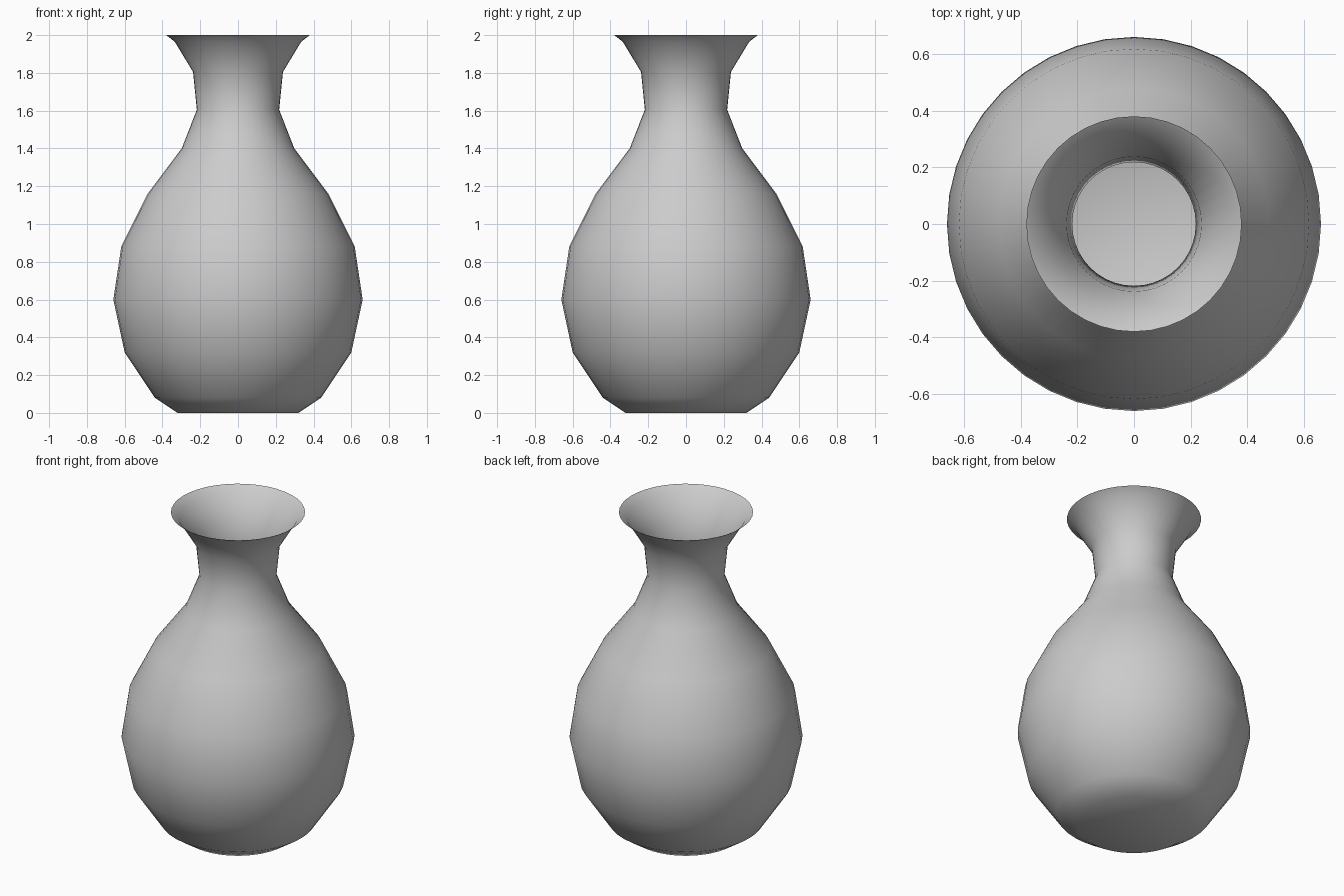
import bpy, bmesh, math

if "Cube" in bpy.data.objects:
    bpy.data.objects.remove(bpy.data.objects["Cube"])

SIDES = 40
# Outer profile (radius, height) from foot to flared lip
PROFILE = [(0.32, 0.0), (0.44, 0.08), (0.60, 0.32), (0.66, 0.60), (0.618, 0.88),
           (0.478, 1.16), (0.298, 1.40), (0.218, 1.605), (0.238, 1.805),
           (0.335, 1.965), (0.38, 2.0)]

# Thin single-walled body, revolved ring by ring
bm = bmesh.new()
rings = []
for r, z in PROFILE:
    angles = [2 * math.pi * i / SIDES for i in range(SIDES)]
    rings.append([bm.verts.new((r * math.cos(a), r * math.sin(a), z)) for a in angles])
for low, high in zip(rings, rings[1:]):
    for i in range(SIDES):
        j = (i + 1) % SIDES
        bm.faces.new((low[i], low[j], high[j], high[i]))

# Flat closed base, open mouth
bm.faces.new(rings[0][::-1])

mesh = bpy.data.meshes.new("vase")
bm.to_mesh(mesh)
bm.free()
vase = bpy.data.objects.new("vase", mesh)
bpy.context.collection.objects.link(vase)

# Smooth shading
vase.select_set(True)
bpy.context.view_layer.objects.active = vase
bpy.ops.object.shade_smooth_by_angle(angle=math.radians(50))
